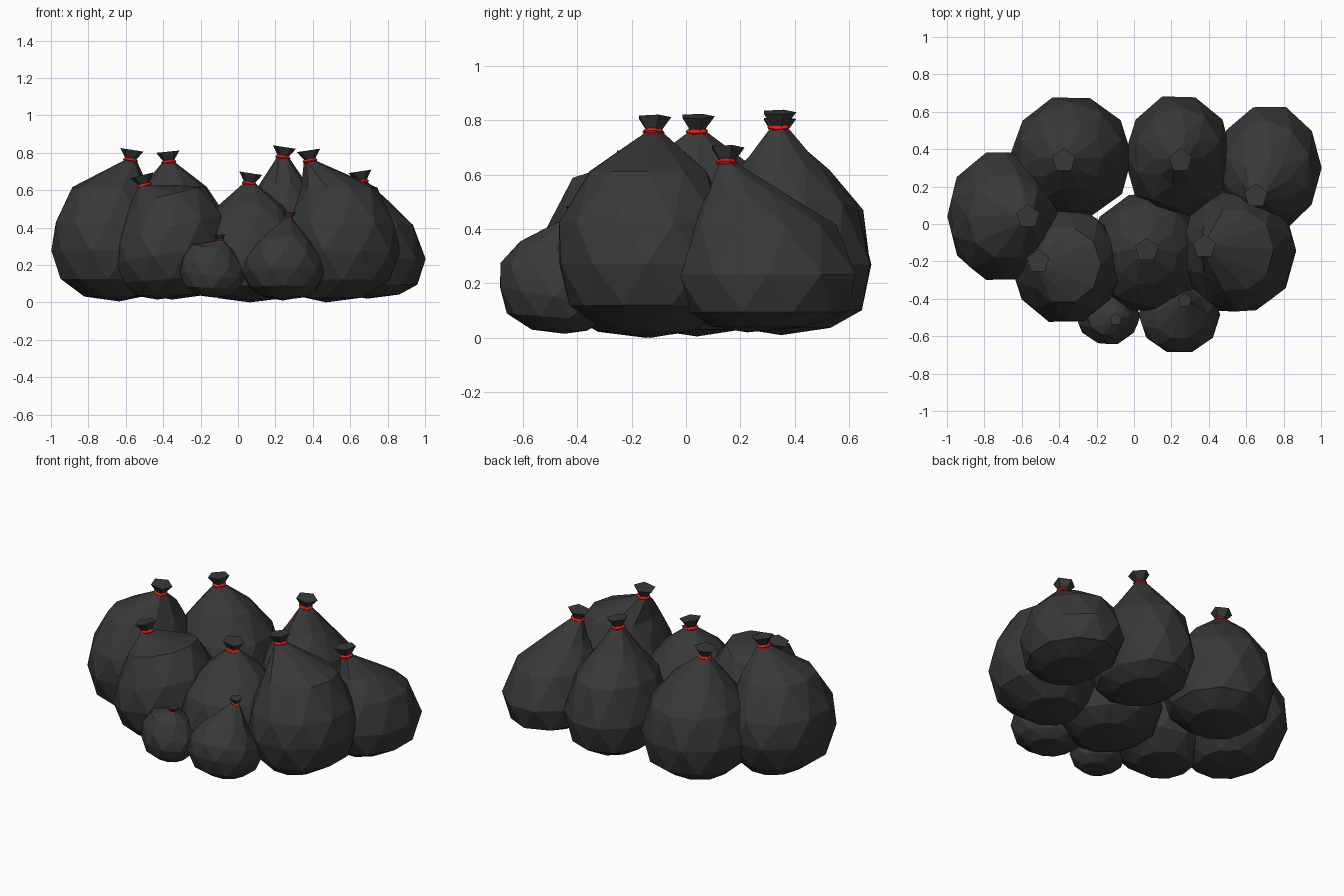
import bpy, bmesh, random
from math import sin, cos, tau
from mathutils import Vector, Matrix

if "Cube" in bpy.data.objects:
    bpy.data.objects.remove(bpy.data.objects["Cube"])

random.seed(4)


def material(name, rgb):
    m = bpy.data.materials.new(name)
    m.diffuse_color = (*rgb, 1)
    m.use_nodes = True
    m.node_tree.nodes["Principled BSDF"].inputs["Base Color"].default_value = m.diffuse_color
    return m


BLACK = material("black_plastic", (0.04, 0.04, 0.04))
RED = material("red_tie", (0.9, 0.01, 0.005))

# profiles: height fraction, radius fraction, shift from knot axis to body axis
ROUND = [(.035, .52, .75), (.16, .86, 1), (.36, 1.01, 1), (.56, .96, 1), (.81, .67, .9)]
MIDDLE = [(.035, .55, .75), (.14, .88, 1), (.36, 1.01, 1), (.62, .87, 1), (.82, .54, .8)]
CONE = [(.035, .55, .8), (.12, .88, 1), (.34, 1.03, 1), (.63, .83, .85), (.82, .44, .5)]


def finish(bm, name, mat):
    bmesh.ops.recalc_face_normals(bm, faces=bm.faces)
    me = bpy.data.meshes.new(name)
    bm.to_mesh(me)
    bm.free()
    me.materials.append(mat)
    ob = bpy.data.objects.new(name, me)
    bpy.context.collection.objects.link(ob)


def ring(bm, n, phase, fn):
    return [bm.verts.new(fn(cos(tau * (i + phase) / n), sin(tau * (i + phase) / n)))
            for i in range(n)]


def bag(name, knot, box, base, profile, body_h=None, tilt=(0, 0), lean=0.0, s=1.0):
    kx, ky, kz = knot
    x0, x1, y0, y1 = box
    bx, by, rx, ry = (x0 + x1) / 2, (y0 + y1) / 2, (x1 - x0) / 2, (y1 - y0) / 2
    h = (body_h or kz) - base
    # sack body: staggered ten-sided rings with triangular facets
    bm = bmesh.new()
    rings = []
    for k, (t, r, c) in enumerate(profile):
        cx, cy = kx + (bx - kx) * c, ky + (by - ky) * c

        def point(u, v):
            j = random.uniform(.98, 1.02)
            slope = (tilt[0] * u * rx + tilt[1] * v * ry) * r * min(1, 2 * t)
            return (cx + u * rx * r * j, cy + v * ry * r * j, max(base + t * h + slope, base))
        rings.append(ring(bm, 10, .5 * (k % 2), point))
    for k, (a, b) in enumerate(zip(rings, rings[1:])):
        for i in range(10):
            j = (i + 1) % 10
            if k % 2 == 0:
                bm.faces.new((a[i], a[j], b[i]))
                bm.faces.new((a[j], b[j], b[i]))
            else:
                bm.faces.new((a[i], a[j], b[j]))
                bm.faces.new((a[i], b[j], b[i]))
    # bottom point and five-sided neck
    low = bm.verts.new((kx + (bx - kx) * .5, ky + (by - ky) * .5, base))
    neck = ring(bm, 5, .25, lambda u, v: (kx + .034 * s * u, ky + .034 * s * v, kz))
    top = rings[-1]
    for i in range(10):
        bm.faces.new((rings[0][i], rings[0][(i + 1) % 10], low))
    for i in range(5):
        a, b, c = top[2 * i], top[2 * i + 1], top[(2 * i + 2) % 10]
        bm.faces.new((a, b, neck[i]))
        bm.faces.new((b, c, neck[i]))
        bm.faces.new((c, neck[(i + 1) % 5], neck[i]))
    finish(bm, name + "_body", BLACK)

    # gathered top flaring out above the tie, and the tie itself
    place = Matrix.Translation((kx, ky, kz)) @ Matrix.Rotation(lean, 4, 'Y')
    for part, prof, n, mat in (
            ("_gather", [(.03, -.02), (.034, .012), (.066, .056)], 5, BLACK),
            ("_tie", [(.032, -.011), (.042, 0), (.032, .011)], 8, RED)):
        bm = bmesh.new()
        rs = [ring(bm, n, .25, lambda u, v: place @ Vector((u * r * s, v * r * s, z * s)))
              for r, z in prof]
        for a, b in zip(rs, rs[1:]):
            for i in range(n):
                j = (i + 1) % n
                bm.faces.new((a[i], a[j], b[j], b[i]))
        bm.faces.new(rs[0])
        bm.faces.new(rs[-1])
        finish(bm, name + part, mat)


# large bags
bag("left_bag", (-.575, .04, .765), (-1, -.39, -.31, .39), .01, ROUND, lean=.15)
bag("back_left_bag", (-.37, .34, .755), (-.66, -.01, .03, .69), .02, MIDDLE, lean=-.1)
bag("back_middle_bag", (.24, .34, .78), (-.04, .52, .03, .69), .015, CONE, lean=.15)
bag("back_right_bag", (.66, .15, .65), (.45, 1, -.03, .63), .025, CONE, lean=-.15)
bag("front_right_bag", (.385, -.12, .762), (.25, .865, -.475, .19), .005, ROUND, lean=-.15)
bag("middle_bag", (.06, -.14, .64), (-.24, .38, -.48, .17), .005, MIDDLE, lean=.15)
bag("front_left_bag", (-.5, -.2, .63), (-.655, -.07, -.53, .09), .02, ROUND,
    body_h=.71, tilt=(.25, 0), lean=-.25)
# small bags
bag("small_left_bag", (-.095, -.51, .338), (-.31, .03, -.645, -.34), .03, ROUND,
    body_h=.36, tilt=(-.15, 0), lean=-.1, s=.5)
bag("small_right_bag", (.27, -.41, .455), (.03, .46, -.69, -.28), .02, ROUND,
    body_h=.4, tilt=(0, -.25), lean=.1, s=.6)

# settle the pile on the ground
low = min(v.co.z for o in bpy.data.objects for v in o.data.vertices)
for o in bpy.data.objects:
    o.data.transform(Matrix.Translation((0, 0, -low)))
